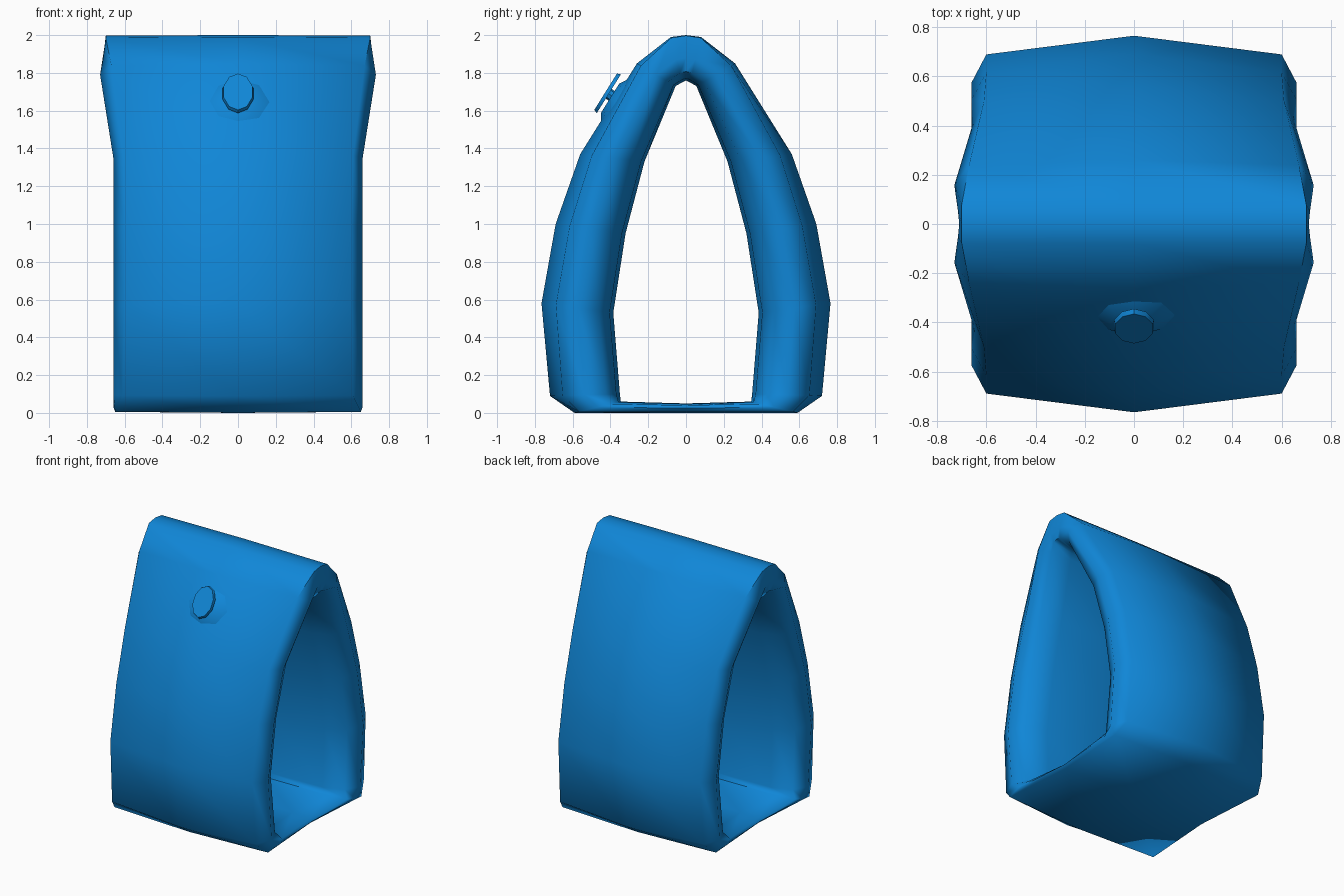
import bpy, bmesh, math
from mathutils import Matrix, Vector

cube = bpy.data.objects.get("Cube")
if cube:
    bpy.data.objects.remove(cube, do_unlink=True)

blue = bpy.data.materials.new("bright_blue")
blue.use_nodes = True
blue.diffuse_color = (0.005, 0.24, 0.68, 1)
blue.node_tree.nodes["Principled BSDF"].inputs["Base Color"].default_value = blue.diffuse_color


def finish(name, bm, angle):
    bmesh.ops.recalc_face_normals(bm, faces=bm.faces)
    mesh = bpy.data.meshes.new(name)
    bm.to_mesh(mesh)
    bm.free()
    mesh.materials.append(blue)
    obj = bpy.data.objects.new(name, mesh)
    bpy.context.collection.objects.link(obj)
    bpy.ops.object.select_all(action='DESELECT')
    obj.select_set(True)
    bpy.context.view_layer.objects.active = obj
    bpy.ops.object.shade_smooth_by_angle(angle=math.radians(angle))
    return obj


# Arched shelter: stations of (outer y, z), (inner y, z), edge x, rim x, edge inset
half = [
    ((0, 0), (0, .05), .61, .63, .1),
    ((.59, 0), (.345, .06), .65, .66, .1),
    ((.72, .09), (.35, .1), .61, .66, .18),
    ((.765, .58), (.385, .53), .60, .66, .2),
    ((.69, 1.0), (.32, .95), .60, .66, .2),
    ((.56, 1.37), (.22, 1.33), .61, .66, .18),
    ((.26, 1.85), (.055, 1.73), .67, .73, .1),
    ((.08, 1.99), (.02, 1.75), .70, .715, .02),
    ((0, 2.0), (0, 1.76), .70, .71, .01),
]
mirrored = [((-o[0], o[1]), (-i[0], i[1]), e, r, t) for o, i, e, r, t in half[-2:0:-1]]

bm = bmesh.new()
rings = []
for outer, inner, edge, rim, inset in half + mirrored:
    o, i = Vector((0, *outer)), Vector((0, *inner))
    # From the outer middle, over the rounded rim, to the inner middle
    side = [(edge, inset), (rim, .5), (edge, .8), (edge - .15, .95)]
    section = [(0, 0)] + side + [(0, 1)] + [(-x, t) for x, t in reversed(side)]
    rings.append([bm.verts.new(o.lerp(i, t) + Vector((x, 0, 0))) for x, t in section])
count = len(rings[0])
for a, b in zip(rings, rings[1:] + rings[:1]):
    for k in range(count):
        n = (k + 1) % count
        bm.faces.new((a[k], a[n], b[n], b[k]))
finish("arched_shelter", bm, 60)

# Badge parts lie on the sloping front wall
up = Vector((0, .53, .85)).normalized()
out = Vector((0, -.85, .53)).normalized()


def on_wall(centre, width=1, height=1):
    frame = Matrix((Vector((1, 0, 0)), up, out)).transposed().to_4x4()
    return Matrix.Translation(centre) @ frame @ Matrix.Diagonal((width, height, 1, 1))


def disc(name, centre, r1, r2, depth, sides, height=1):
    bm = bmesh.new()
    bmesh.ops.create_cone(bm, cap_ends=True, segments=sides, radius1=r1, radius2=r2,
                          depth=depth, matrix=on_wall(centre, 1, height))
    return finish(name, bm, 40)


disc("badge_base", Vector((0, -.385, 1.655)), .17, .10, .04, 8, .92)
disc("badge_stem", Vector((0, -.395, 1.68)), .03, .03, .06, 8)
disc("badge_button", Vector((0, -.417, 1.695)), .085, .08, .02, 10, 1.42)
